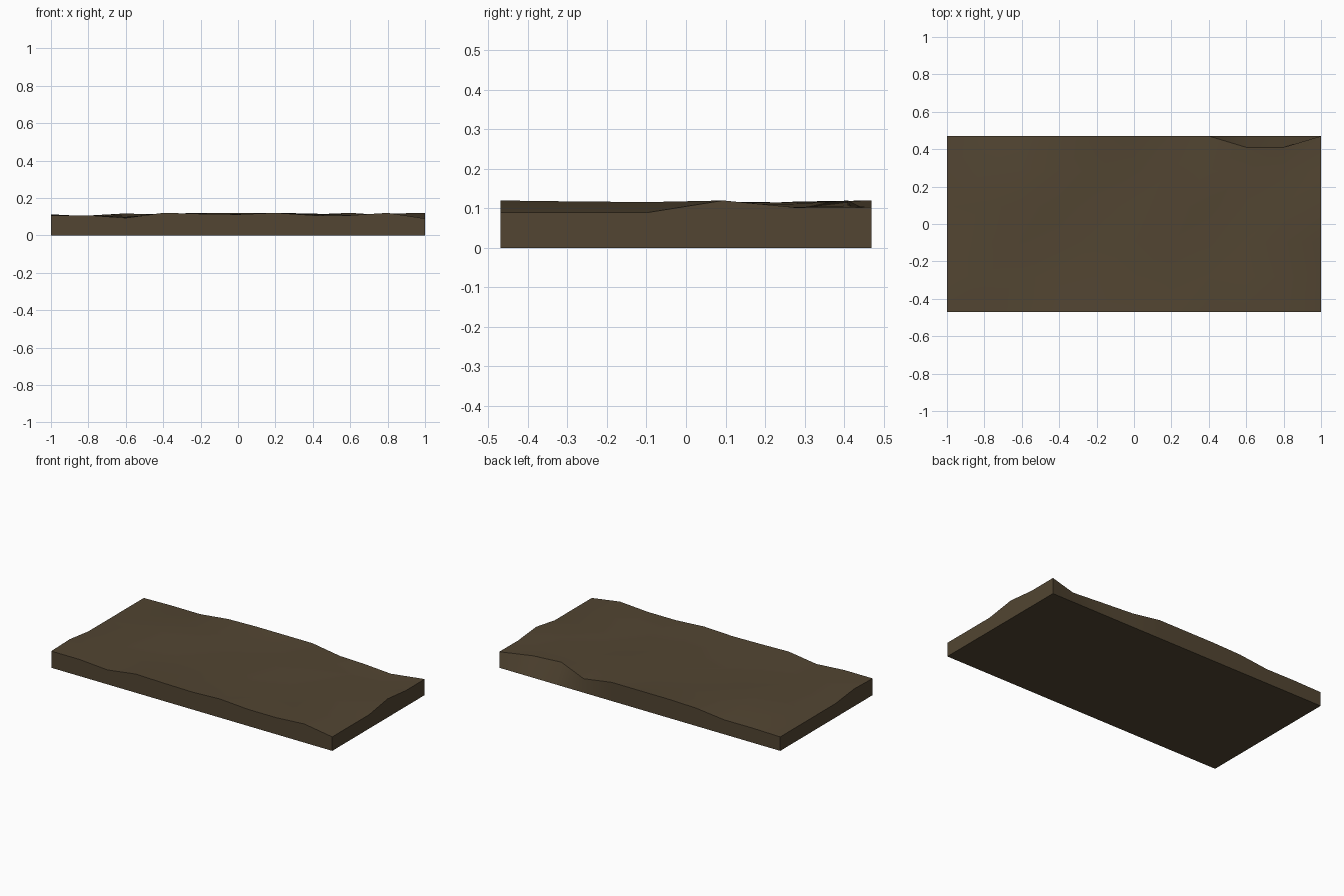
import bpy, bmesh, random

if "Cube" in bpy.data.objects:
    bpy.data.objects.remove(bpy.data.objects["Cube"])

random.seed(4)
NX, NY, HALF_Y = 10, 5, 0.47

# Rim heights: front and back run left to right, sides run front to back
front = [.107, .107, .093, .12, .115, .112, .12, .107, .107, .12, .09]
back = [.09, .094, .093, .115, .12, .12, .12, .09, .12, .107, .103]
left = [.107, .112, .09, .09, .09, .09]
right = [.09, .09, .09, .12, .102, .103]


def top_height(i, j):
    if j == 0:
        return front[i]
    if j == NY:
        return back[i]
    if i == 0:
        return left[j]
    if i == NX:
        return right[j]
    return random.uniform(.097, .119)


bm = bmesh.new()

# Uneven upper surface
top = [[bm.verts.new((-1 + 2 * i / NX, HALF_Y * (2 * j / NY - 1), top_height(i, j)))
        for j in range(NY + 1)] for i in range(NX + 1)]
for i in range(NX):
    for j in range(NY):
        bm.faces.new((top[i][j], top[i + 1][j], top[i + 1][j + 1], top[i][j + 1]))

# Straight sides and flat underside
rim = ([top[i][0] for i in range(NX)] + [top[NX][j] for j in range(NY)]
       + [top[i][NY] for i in range(NX, 0, -1)] + [top[0][j] for j in range(NY, 0, -1)])
base = [bm.verts.new((v.co.x, v.co.y, 0)) for v in rim]
for k in range(len(rim)):
    n = (k + 1) % len(rim)
    bm.faces.new((base[k], base[n], rim[n], rim[k]))
bm.faces.new(base[::-1])

# Worn notch in the back right rim
for i in (8, 9):
    top[i][NY].co.y = 0.41

bmesh.ops.recalc_face_normals(bm, faces=bm.faces)
mesh = bpy.data.meshes.new("earth_slab")
bm.to_mesh(mesh)
bm.free()
slab = bpy.data.objects.new("earth_slab", mesh)
bpy.context.collection.objects.link(slab)

# Dark brown soil
soil = bpy.data.materials.new("soil")
soil.diffuse_color = (0.085, 0.06, 0.032, 1)
soil.use_nodes = True
soil.node_tree.nodes["Principled BSDF"].inputs["Base Color"].default_value = soil.diffuse_color
mesh.materials.append(soil)

bpy.context.view_layer.objects.active = slab
slab.select_set(True)
bpy.ops.object.shade_smooth_by_angle()
